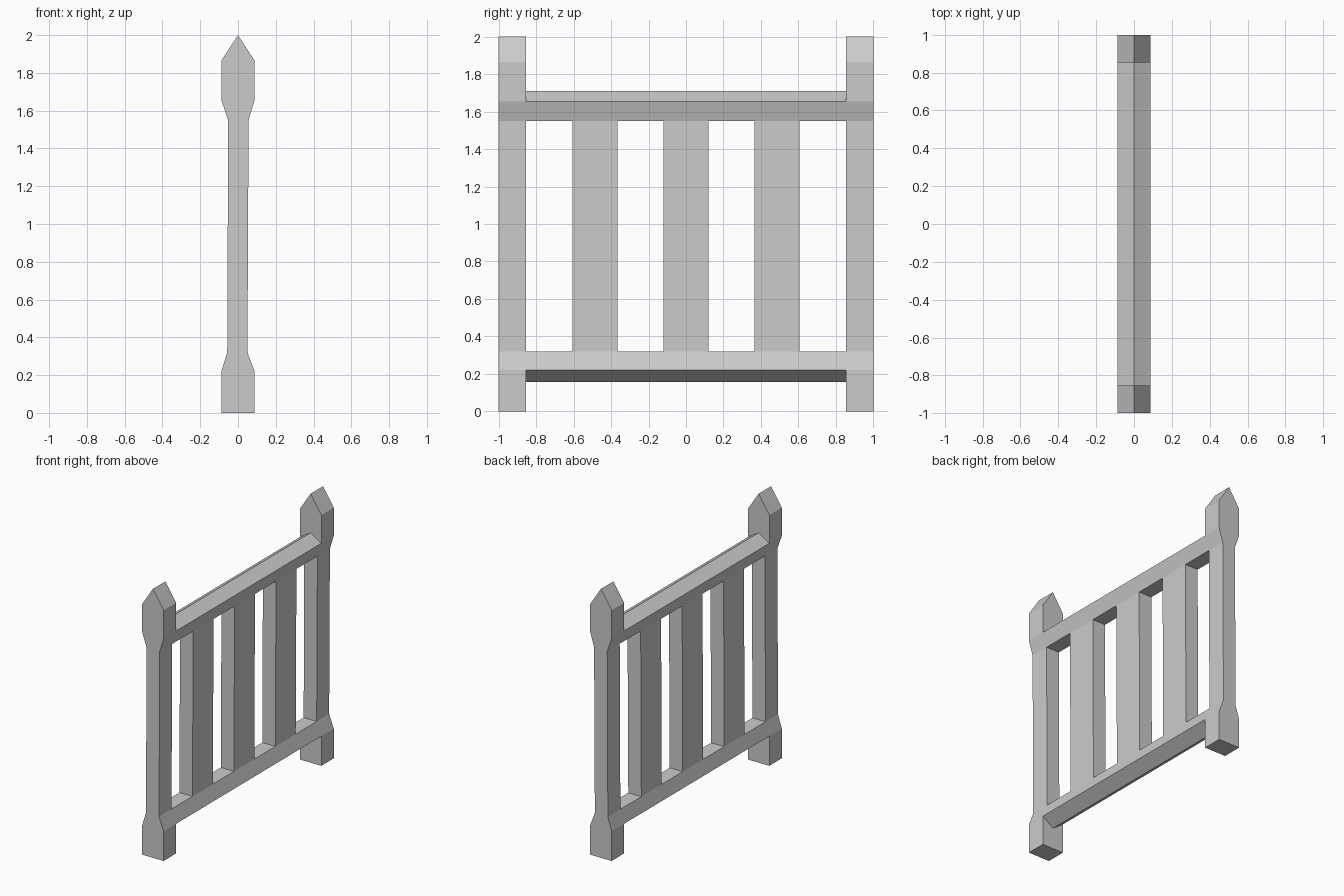
import bpy, bmesh

if "Cube" in bpy.data.objects:
    bpy.data.objects.remove(bpy.data.objects["Cube"])


def extrude_profile(name, profile, y0, y1):
    """Extrude a closed (x, z) profile along y into a solid object."""
    bm = bmesh.new()
    face = bm.faces.new([bm.verts.new((x, y0, z)) for x, z in profile])
    res = bmesh.ops.extrude_face_region(bm, geom=[face], use_keep_orig=True)
    moved = [g for g in res["geom"] if isinstance(g, bmesh.types.BMVert)]
    bmesh.ops.translate(bm, verts=moved, vec=(0, y1 - y0, 0))
    bmesh.ops.recalc_face_normals(bm, faces=bm.faces)
    mesh = bpy.data.meshes.new(name)
    bm.to_mesh(mesh)
    bm.free()
    obj = bpy.data.objects.new(name, mesh)
    bpy.context.collection.objects.link(obj)
    return obj


W = 0.088                     # half width of the wide sections
POST_IN = 0.853               # inner face of the posts
Z_LOW, Z_HIGH = 0.32, 1.55    # ends of the narrow section

# Narrow waist leans very slightly towards +x at the top
low_l, low_r = (-0.057, Z_LOW), (0.050, Z_LOW)
high_l, high_r = (-0.052, Z_HIGH), (0.056, Z_HIGH)

# End posts with pointed tops
post = [(-W, 0), (W, 0), (W, 0.22), low_r, high_r, (W, 1.655), (W, 1.865),
        (0, 2), (-W, 1.865), (-W, 1.655), high_l, low_l, (-W, 0.22)]
extrude_profile("left_post", post, -1, -POST_IN)
extrude_profile("right_post", post, POST_IN, 1)

# Rails: ridged top rail, keel-shaped bottom rail
top_rail = [high_l, high_r, (W, 1.655), (0, 1.71), (-W, 1.655)]
bottom_rail = [low_r, low_l, (-W, 0.22), (0, 0.157), (W, 0.22)]
extrude_profile("top_rail", top_rail, -POST_IN, POST_IN)
extrude_profile("bottom_rail", bottom_rail, -POST_IN, POST_IN)

# Three upright slats between the rails
for i in range(3):
    y = (i - 1) * 0.487
    extrude_profile(f"slat_{i + 1}", [low_l, low_r, high_r, high_l],
                    y - 0.12, y + 0.12)
